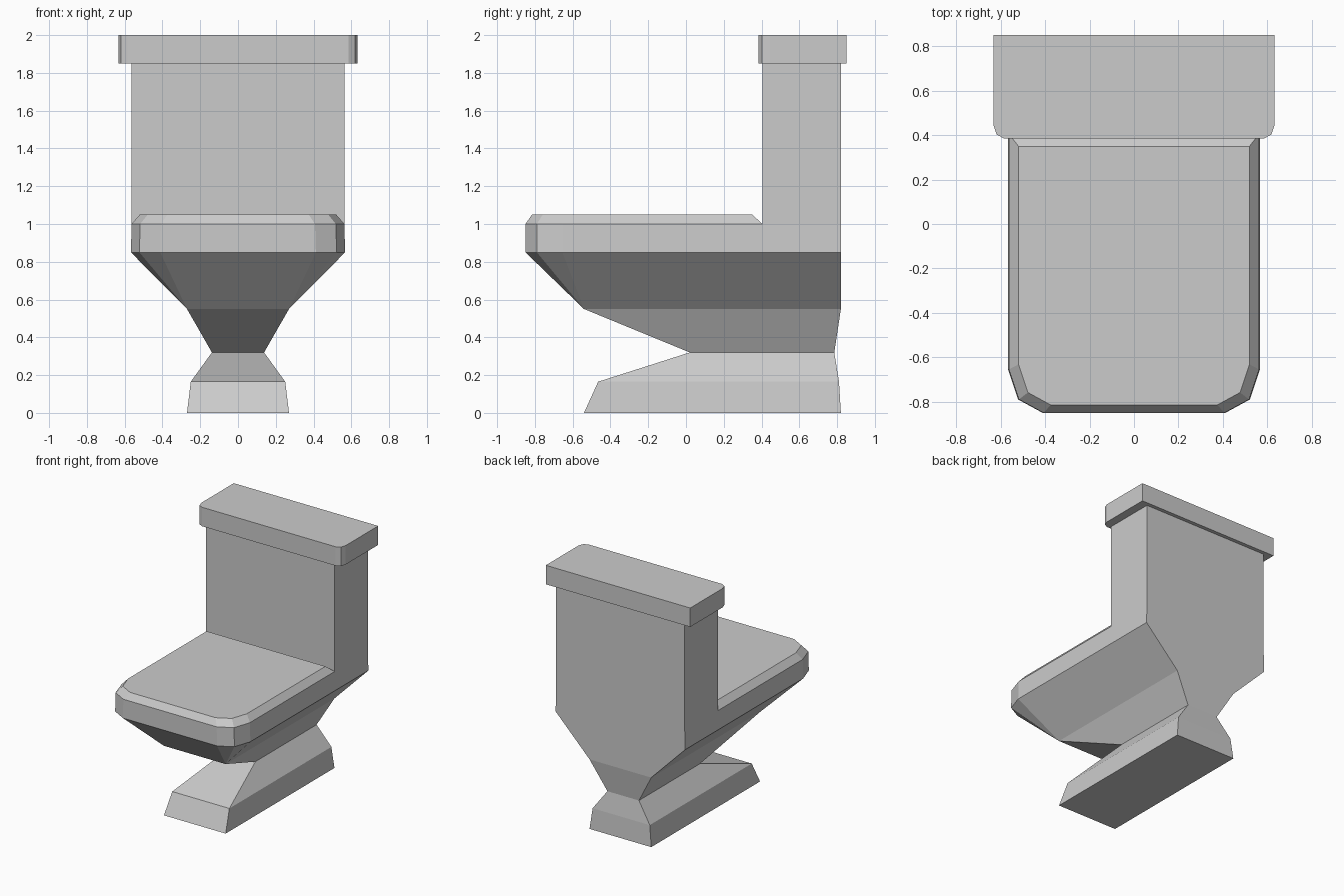
import bpy, bmesh

if "Cube" in bpy.data.objects:
    bpy.data.objects.remove(bpy.data.objects["Cube"])


def ring(z, half, front, back, k=0):
    """Plan outline: square back corners, front corners cut by scale k."""
    cut = [(0, 0.195 * k), (0.045 * k, 0.06 * k), (0.155 * k, 0)]
    right = [(half, back)] + [(half - dx, front + dy) for dx, dy in cut]
    left = [(-x, y) for x, y in reversed(right)]
    return [(x, y, z) for x, y in right + left]


def loft(name, rings, bottom=False, top=False):
    bm = bmesh.new()
    rows = [[bm.verts.new(p) for p in ring(*r)] for r in rings]
    n = len(rows[0])
    for a, b in zip(rows, rows[1:]):
        for i in range(n):
            j = (i + 1) % n
            bm.faces.new((a[i], a[j], b[j], b[i]))
    if bottom:
        bm.faces.new(rows[0])
    if top:
        bm.faces.new(rows[-1])
    # Uncut corners collapse to single points
    bmesh.ops.remove_doubles(bm, verts=bm.verts[:], dist=0.0005)
    # The rings run clockwise, so turn closed and open shells outward
    bmesh.ops.recalc_face_normals(bm, faces=bm.faces[:])
    bm.normal_update()
    side = max(bm.faces, key=lambda f: f.calc_center_median().x)
    if side.normal.x < 0:
        bmesh.ops.reverse_faces(bm, faces=bm.faces[:])
    mesh = bpy.data.meshes.new(name)
    bm.to_mesh(mesh)
    bm.free()
    obj = bpy.data.objects.new(name, mesh)
    bpy.context.collection.objects.link(obj)
    return obj


# Foot narrowing to the waist
loft("pedestal", [(0, 0.27, -0.54, 0.82),
                  (0.165, 0.25, -0.465, 0.81),
                  (0.32, 0.138, 0.02, 0.785)], bottom=True)

# Bowl flaring from the waist to the rim
loft("bowl", [(0.32, 0.138, 0.02, 0.785),
              (0.55, 0.27, -0.54, 0.82),
              (0.85, 0.567, -0.85, 0.82, 1),
              (1.0, 0.563, -0.85, 0.82, 1)])

# Bevelled seat cover
loft("seat_cover", [(1.0, 0.563, -0.85, 0.405, 1),
                    (1.05, 0.52, -0.815, 0.35, 0.94)], top=True)

# Water tank
loft("tank", [(1.0, 0.563, 0.405, 0.82),
              (1.85, 0.563, 0.405, 0.82)])

# Tank lid
loft("tank_lid", [(1.85, 0.632, 0.385, 0.85, 0.3),
                  (2.0, 0.632, 0.385, 0.85, 0.3)], bottom=True, top=True)
